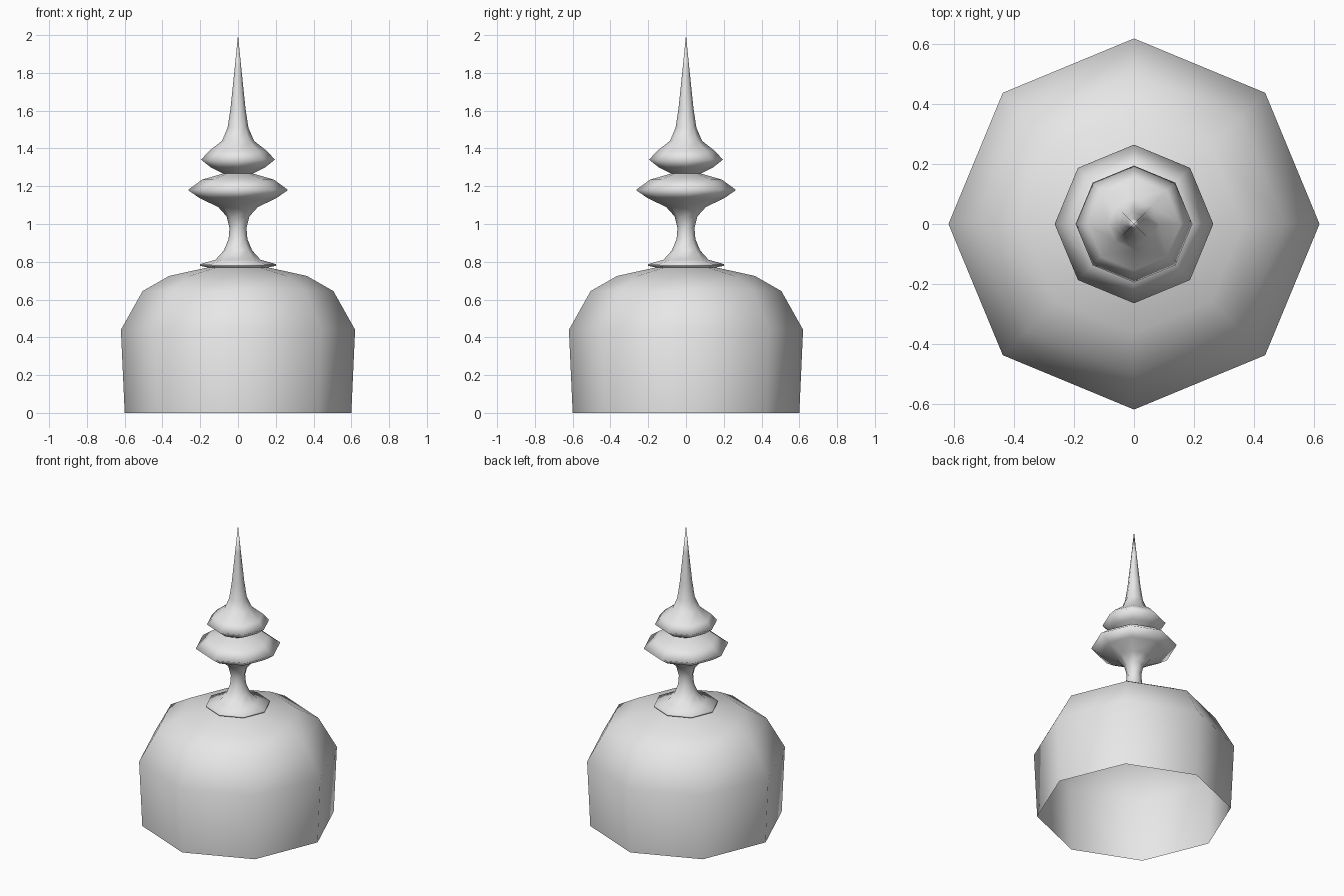
import bpy, bmesh, math

cube = bpy.data.objects.get("Cube")
if cube:
    bpy.data.objects.remove(cube, do_unlink=True)

SIDES = 8

grey = bpy.data.materials.new("plain grey")
grey.use_nodes = True
grey.diffuse_color = (0.8, 0.8, 0.8, 1)
grey.node_tree.nodes["Principled BSDF"].inputs["Base Color"].default_value = grey.diffuse_color


def lathe(name, profile):
    """Turn a bottom-to-top (radius, height) profile into an octagonal shell."""
    bm = bmesh.new()
    rings = []
    for r, z in profile:
        if r == 0:
            rings.append([bm.verts.new((0, 0, z))] * SIDES)
            continue
        angles = [math.tau * k / SIDES for k in range(SIDES)]
        rings.append([bm.verts.new((r * math.cos(a), r * math.sin(a), z)) for a in angles])
    for low, high in zip(rings, rings[1:]):
        for k in range(SIDES):
            n = (k + 1) % SIDES
            corners = [low[k], low[n], high[n], high[k]]
            face = bm.faces.new(list(dict.fromkeys(corners)))
            face.smooth = True
    mesh = bpy.data.meshes.new(name)
    bm.to_mesh(mesh)
    bm.free()
    mesh.materials.append(grey)
    obj = bpy.data.objects.new(name, mesh)
    bpy.context.collection.objects.link(obj)
    return obj


# Hollow dome, open underneath
lathe("dome", [(0.6, 0), (0.62, 0.44), (0.505, 0.645), (0.365, 0.725), (0.16, 0.77)])

# Collar, waisted stem and wide lower disc
lathe("stem_and_lower_disc", [
    (0.16, 0.77), (0.2, 0.778), (0.2, 0.788), (0.12, 0.81), (0.075, 0.86),
    (0.05, 0.92), (0.045, 0.98), (0.06, 1.04), (0.105, 1.09), (0.2, 1.135),
    (0.265, 1.18), (0.19, 1.235), (0.12, 1.255), (0.08, 1.267)])

# Smaller upper disc drawn up into a spire
lathe("upper_disc_and_spire", [
    (0.08, 1.267), (0.14, 1.297), (0.195, 1.34), (0.155, 1.385), (0.085, 1.44),
    (0.055, 1.51), (0.04, 1.61), (0.018, 1.82), (0, 2)])
